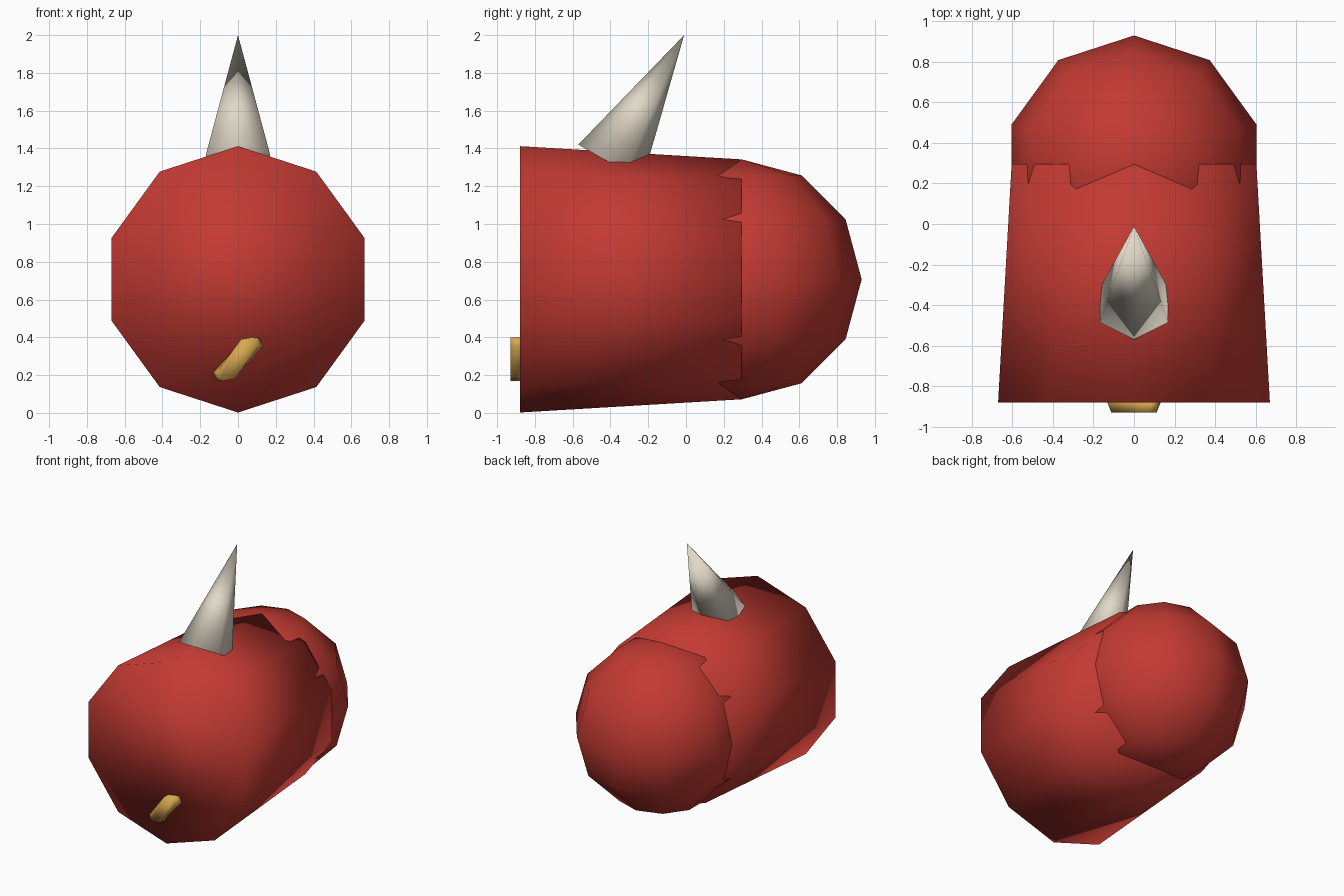
import bpy, bmesh
from math import radians
from mathutils import Matrix, Vector

cube = bpy.data.objects.get("Cube")
if cube:
    bpy.data.objects.remove(cube, do_unlink=True)


def material(name, rgb):
    m = bpy.data.materials.new(name)
    m.use_nodes = True
    m.diffuse_color = (*rgb, 1)
    m.node_tree.nodes["Principled BSDF"].inputs["Base Color"].default_value = (*rgb, 1)
    return m


red = material("red", (0.54, 0.042, 0.032))
ivory = material("ivory", (0.75, 0.69, 0.57))
gold = material("gold", (0.68, 0.39, 0.08))


def finish(bm, name, mat):
    bmesh.ops.recalc_face_normals(bm, faces=bm.faces[:])
    for f in bm.faces:
        f.smooth = True
    mesh = bpy.data.meshes.new(name)
    bm.to_mesh(mesh)
    bm.free()
    mesh.materials.append(mat)
    obj = bpy.data.objects.new(name, mesh)
    bpy.context.collection.objects.link(obj)
    return obj


def cone(name, mat, sides, r1, r2, depth, centre, tilt):
    bm = bmesh.new()
    bmesh.ops.create_cone(bm, cap_ends=True, segments=sides, radius1=r1, radius2=r2,
                          depth=depth,
                          matrix=Matrix.Translation(centre) @ Matrix.Rotation(radians(tilt), 4, 'X'))
    bmesh.ops.remove_doubles(bm, verts=bm.verts[:], dist=0.0001)
    return finish(bm, name, mat)


AXIS_Z = 0.707

# Tapered ten-sided body, lying along y
cone("body", red, 10, 0.635, 0.705, 1.175, Vector((0, -0.2925, AXIS_Z)), 90)

# Rounded rear: low-poly ball sunk into the back of the body
bm = bmesh.new()
bmesh.ops.create_uvsphere(bm, u_segments=10, v_segments=6, radius=0.635,
                          matrix=Matrix.Translation((0, 0.295, AXIS_Z)))
finish(bm, "rounded_rear", red)

# Six-sided horn leaning backwards
tip = Vector((0, -0.01, 2.0))
lean = Matrix.Rotation(radians(-30), 3, 'X')
cone("horn", ivory, 6, 0.195, 0, 0.782, tip - lean @ Vector((0, 0, 0.391)), -30)

# Slanted gold tab on the front, bevelled towards its face
half = [(-0.14, -0.07), (-0.12, -0.11), (-0.095, -0.115), (-0.02, -0.105)]
outline = half + [(-x, -z) for x, z in half]
bm = bmesh.new()
rings = [[bm.verts.new((x * sx, y, 0.285 + z)) for x, z in outline]
         for y, sx in ((-0.86, 1), (-0.93, 0.8))]
for ring in rings:
    bm.faces.new(ring)
for i in range(len(outline)):
    j = (i + 1) % len(outline)
    bm.faces.new((rings[0][i], rings[0][j], rings[1][j], rings[1][i]))
finish(bm, "front_tab", gold)
